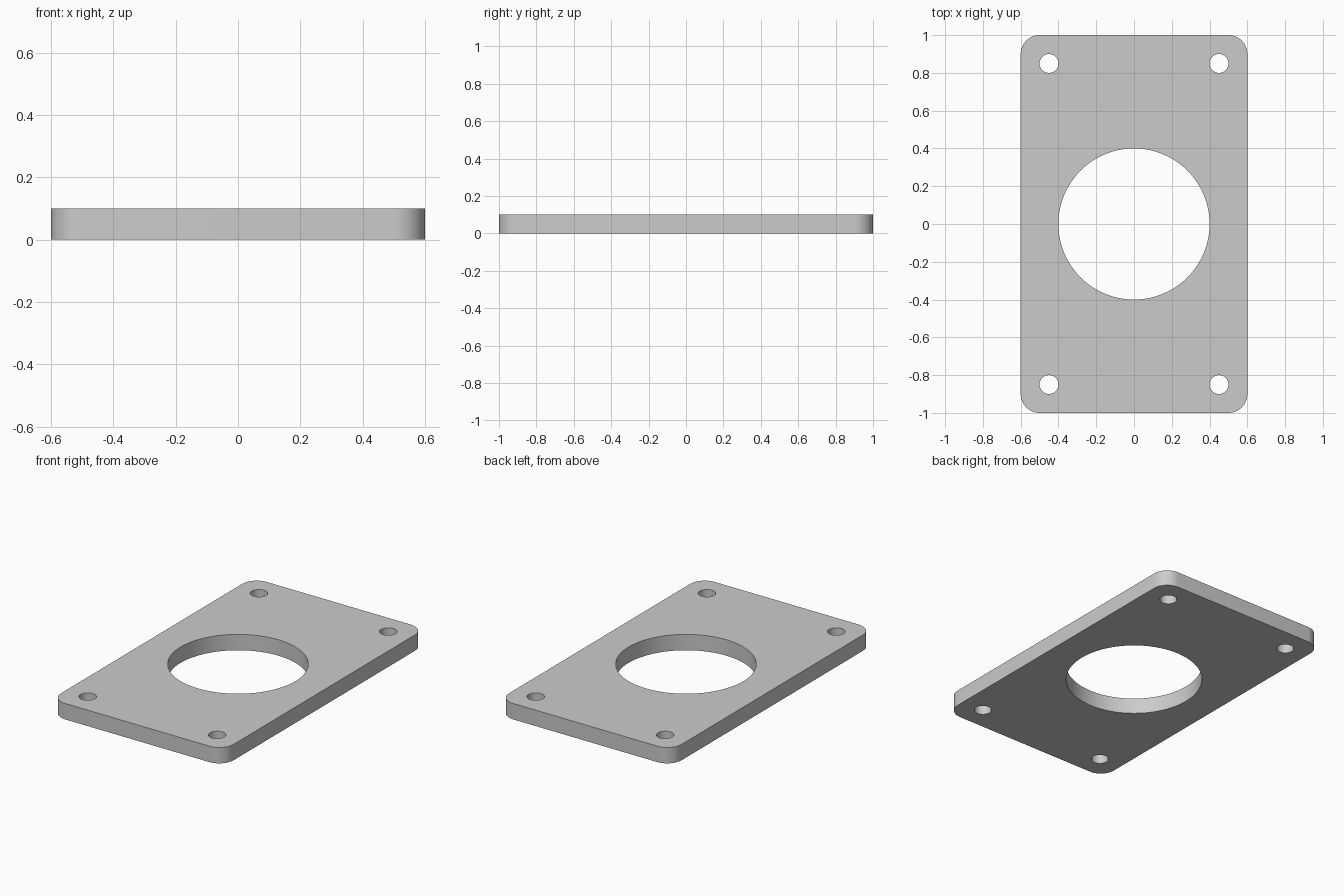
import bpy, bmesh
from math import sin, cos, pi, radians

if "Cube" in bpy.data.objects:
    bpy.data.objects.remove(bpy.data.objects["Cube"])

WIDTH, LENGTH, THICK = 1.2, 2.0, 0.1
CORNER_R = 0.1


def arc(cx, cy, r, start, end, steps):
    return [(cx + r * cos(start + (end - start) * i / steps),
             cy + r * sin(start + (end - start) * i / steps)) for i in range(steps + 1)]


def circle(cx, cy, r, sides):
    return arc(cx, cy, r, 0, 2 * pi, sides)[:-1]


def rounded_rect(w, l, r, steps=12):
    x, y = w / 2 - r, l / 2 - r
    points = []
    for i, (sx, sy) in enumerate([(1, 1), (-1, 1), (-1, -1), (1, -1)]):
        points += arc(sx * x, sy * y, r, i * pi / 2, (i + 1) * pi / 2, steps)
    return points


# Outline, central opening and four corner bolt holes
loops = [rounded_rect(WIDTH, LENGTH, CORNER_R), circle(0, 0, 0.4, 96)]
loops += [circle(sx * 0.45, sy * 0.85, 0.05, 32) for sx in (-1, 1) for sy in (-1, 1)]

# Filled profile extruded to the plate thickness
curve = bpy.data.curves.new("plate_profile", "CURVE")
curve.dimensions = "2D"
curve.fill_mode = "BOTH"
curve.extrude = THICK / 2
for points in loops:
    spline = curve.splines.new("POLY")
    spline.points.add(len(points) - 1)
    for p, (x, y) in zip(spline.points, points):
        p.co = (x, y, THICK / 2, 1)
    spline.use_cyclic_u = True

plate = bpy.data.objects.new("mounting_plate", curve)
bpy.context.collection.objects.link(plate)
plate.location.z = THICK / 2
bpy.context.view_layer.objects.active = plate
plate.select_set(True)
bpy.ops.object.convert(target="MESH")
plate = bpy.context.view_layer.objects.active
bpy.ops.object.transform_apply(location=True)

# Weld caps to walls, settle on the ground, and make normals consistent
bm = bmesh.new()
bm.from_mesh(plate.data)
bmesh.ops.remove_doubles(bm, verts=bm.verts, dist=0.0005)
low = min(v.co.z for v in bm.verts)
bmesh.ops.translate(bm, verts=bm.verts, vec=(0, 0, -low))
bmesh.ops.recalc_face_normals(bm, faces=bm.faces)
bm.to_mesh(plate.data)
bm.free()

bpy.ops.object.shade_smooth_by_angle(angle=radians(30))
